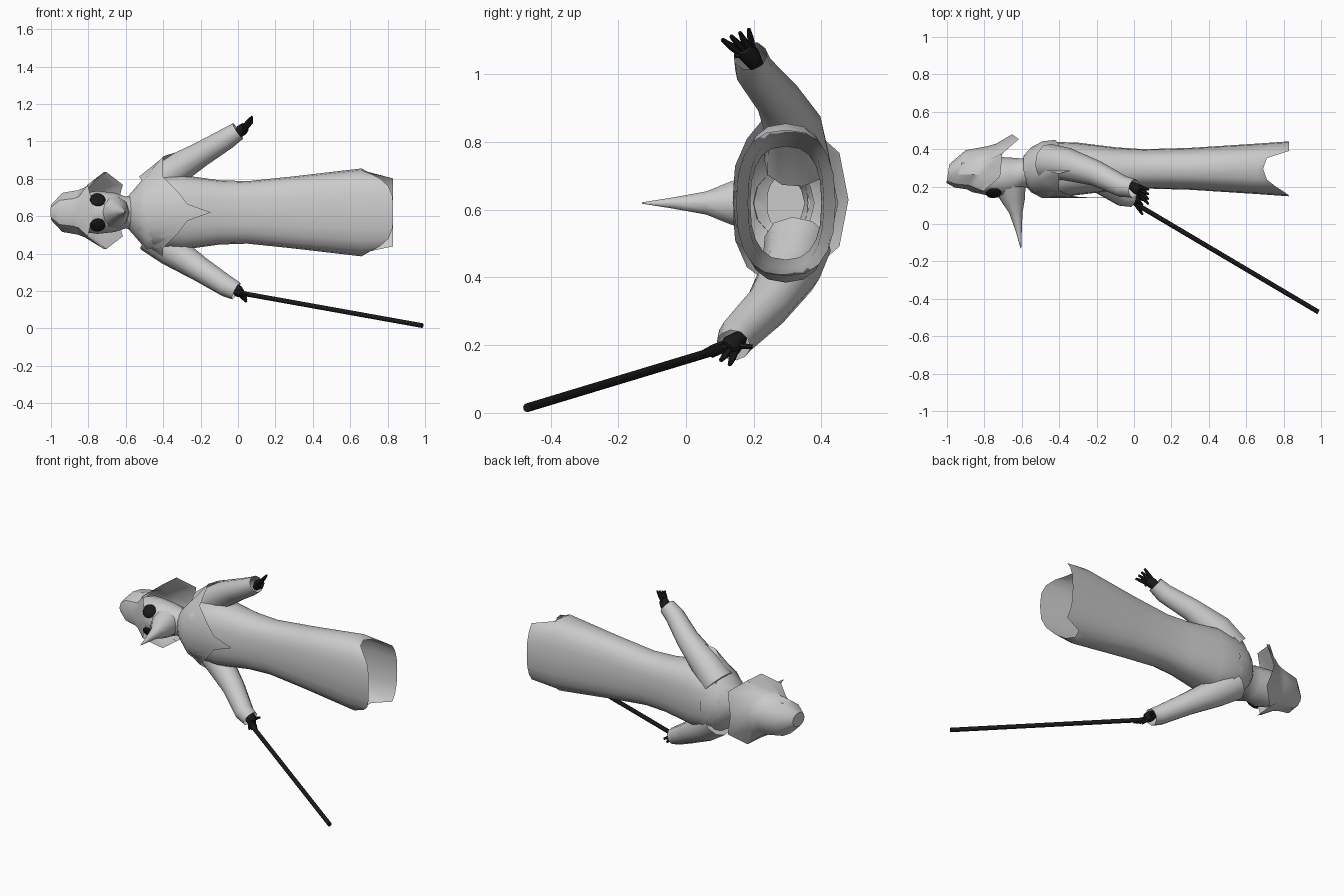
import bpy, bmesh, math
from mathutils import Vector

old = bpy.data.objects.get("Cube")
if old:
    bpy.data.objects.remove(old, do_unlink=True)


def material(name, value):
    m = bpy.data.materials.new(name)
    m.use_nodes = True
    m.diffuse_color = (value, value, value, 1)
    bsdf = next(n for n in m.node_tree.nodes if n.type == 'BSDF_PRINCIPLED')
    bsdf.inputs["Base Color"].default_value = (value, value, value, 1)
    return m


CLOTH = material("grey cloth", 0.6)
BLACK = material("black leather", 0.01)
MID = 0.62  # height of the figure's own symmetry plane


def ring(x, cy, hy, hz, n=16, power=2.0, tilt=0.0, cz=MID):
    """Superellipse in the y-z plane, starting at the front."""
    pts = []
    for i in range(n):
        a = 2 * math.pi * i / n
        c, s = math.cos(a), math.sin(a)
        y = cy - hy * math.copysign(abs(c) ** (2 / power), c)
        z = cz + hz * math.copysign(abs(s) ** (2 / power), s)
        pts.append(Vector((x + tilt * (y - cy), y, z)))
    return pts


def loft(name, rings, mat, start=False, end=False, angle=45):
    """Skin between rings of equal count, with optional end caps."""
    bm = bmesh.new()
    rows = [[bm.verts.new(p) for p in r] for r in rings]
    n = len(rows[0])
    for a, b in zip(rows, rows[1:]):
        for i in range(n):
            j = (i + 1) % n
            bm.faces.new((a[i], a[j], b[j], b[i]))
    if start:
        bm.faces.new(rows[0][::-1])
    if end:
        bm.faces.new(rows[-1])
    bmesh.ops.recalc_face_normals(bm, faces=bm.faces)
    me = bpy.data.meshes.new(name)
    bm.to_mesh(me)
    bm.free()
    ob = bpy.data.objects.new(name, me)
    bpy.context.collection.objects.link(ob)
    me.materials.append(mat)
    bpy.ops.object.select_all(action='DESELECT')
    ob.select_set(True)
    bpy.context.view_layer.objects.active = ob
    bpy.ops.object.shade_smooth_by_angle(angle=math.radians(angle))
    return ob


def tube(name, stations, mat, n=8, start=True, end=True):
    """Round limb through (point, radius) stations."""
    pts = [Vector(p) for p, r in stations]
    rings = []
    for k, (p, r) in enumerate(stations):
        d = (pts[min(k + 1, len(pts) - 1)] - pts[max(k - 1, 0)]).normalized()
        u = d.cross(Vector((0, 1, 0.2))).normalized()
        v = d.cross(u)
        rings.append([pts[k] + r * (u * math.cos(t) + v * math.sin(t))
                      for t in (2 * math.pi * i / n for i in range(n))])
    return loft(name, rings, mat, start, end)


# Robe: flared open tube, hem cut away at the sides
robe = [ring(x, cy, hy, hz, 20, 2.5) for x, cy, hy, hz in (
    (-.57, .3, .06, .08), (-.53, .29, .13, .13), (-.45, .29, .15, .19),
    (-.3, .295, .14, .2), (-.1, .295, .115, .172), (.05, .295, .105, .167),
    (.3, .295, .112, .193), (.66, .295, .135, .235))]
hem = ring(.83, .295, .147, .215, 20, 2.5)
for p in hem:
    side = abs(p.z - MID) / .215
    p.x -= .14 * side ** 4 if p.y < .36 else 0
loft("robe", robe + [hem], CLOTH)

# Capelet: ragged collar spreading over the shoulders
half = [(-.145, .14, 0), (-.27, .14, .045), (-.32, .145, .11),
        (-.4, .18, .19), (-.4, .27, .3), (-.24, .31, .35),
        (-.42, .36, .25), (-.4, .42, .13), (-.42, .45, 0)]
edge = [Vector((x, y, MID + z)) for x, y, z in half]
edge += [Vector((x, y, MID - z * (.85 if z > .2 else 1)))
         for x, y, z in half[-2:0:-1]]
loft("capelet", [ring(-.59, .29, .075, .085), ring(-.55, .29, .12, .13),
                 ring(-.49, .29, .152, .2), edge], CLOTH, angle=35)

# Hooded head
loft("hood", [ring(x, cy, hy, hz, 12) for x, cy, hy, hz in (
    (-.88, .28, .07, .08), (-.82, .27, .1, .105), (-.75, .25, .11, .115),
    (-.66, .25, .105, .105), (-.6, .27, .08, .085), (-.54, .29, .09, .1))],
    CLOTH, start=True)

# Beak: drooping cone
beak = [[Vector((cx + rx * math.cos(t), y, MID + rz * math.sin(t)))
         for t in (2 * math.pi * i / 10 for i in range(10))]
        for y, cx, rx, rz in ((.2, -.665, .085, .09), (.13, -.65, .066, .066),
                              (.06, -.632, .036, .036), (-.04, -.616, .016, .017),
                              (-.13, -.605, .002, .002))]
loft("beak", beak, CLOTH, end=True)

# Eye lenses
for label, s in (("left", 1), ("right", -1)):
    normal = Vector((.1, -.8, .55 * s)).normalized()
    bpy.ops.mesh.primitive_uv_sphere_add(
        segments=14, ring_count=8, radius=1,
        location=(-.75, .165, MID + .068 * s),
        rotation=normal.to_track_quat('Z', 'Y').to_euler())
    eye = bpy.context.object
    eye.name = label + "_eye"
    eye.scale = (.042, .042, .014)
    eye.data.materials.append(BLACK)
    bpy.ops.object.shade_smooth()

# Hat: faceted crown and wide tilted brim
hat = [ring(-.995, .27, .05, .045, 10, 2, .15),
       ring(-.93, .295, .1, .11, 10, 2, .3),
       ring(-.84, .3, .115, .125, 10, 2, .45),
       ring(-.8, .3, .13, .14, 10, 2, .5),
       ring(-.71, .315, .165, .215, 10, 2.4, .5)]
for i, p in enumerate(hat[-1]):
    p.x += .025 * (-1) ** i
    p.z += .01
loft("hat", hat, CLOTH, start=True, angle=35)

# Sleeves, hands and fingers
arms = {
    "left": (((-.46, .33, .74), (-.36, .32, .835), (-.2, .27, .93),
              (-.06, .2, 1.015), (0, .19, 1.055)),
             (.02, .185, 1.06), (.044, -.03, .045), (.022, -.022, .018)),
    "right": (((-.46, .33, .5), (-.36, .31, .42), (-.2, .24, .315),
               (-.06, .15, .225), (-.01, .14, .2)),
              (0, .135, .2), (.035, -.035, -.03), (.01, .02, -.012))}
for label, (path, palm, reach, spread) in arms.items():
    radii = (.1, .088, .068, .058, .05)
    tube(label + "_sleeve", list(zip(path, radii)), CLOTH, 10, end=False)
    palm, reach = Vector(palm), Vector(reach)
    fan = Vector((0, .03, .012 if label == "left" else -.015))
    tube(label + "_hand", [(palm - reach * .8, .022), (palm, .032),
                           (palm + reach * .4, .026)], BLACK)
    for k in range(4):
        f = k / 1.5 - 1
        root = palm + reach * .2 + fan * f * .6
        tip = palm + reach * 1.3 + fan * f * 1.3
        tube(f"{label}_finger_{k + 1}",
             [(root, .011), ((root + tip) / 2, .011), (tip, .006)], BLACK, 6)
    thumb = palm + Vector((.02, .06 if label == "right" else -.04, -.005))
    tube(label + "_thumb", [(palm, .013), (thumb, .007)], BLACK, 6)

# Cane
tube("cane", [((-.02, .125, .195), .013), ((.985, -.47, .015), .013)], BLACK, 10)
